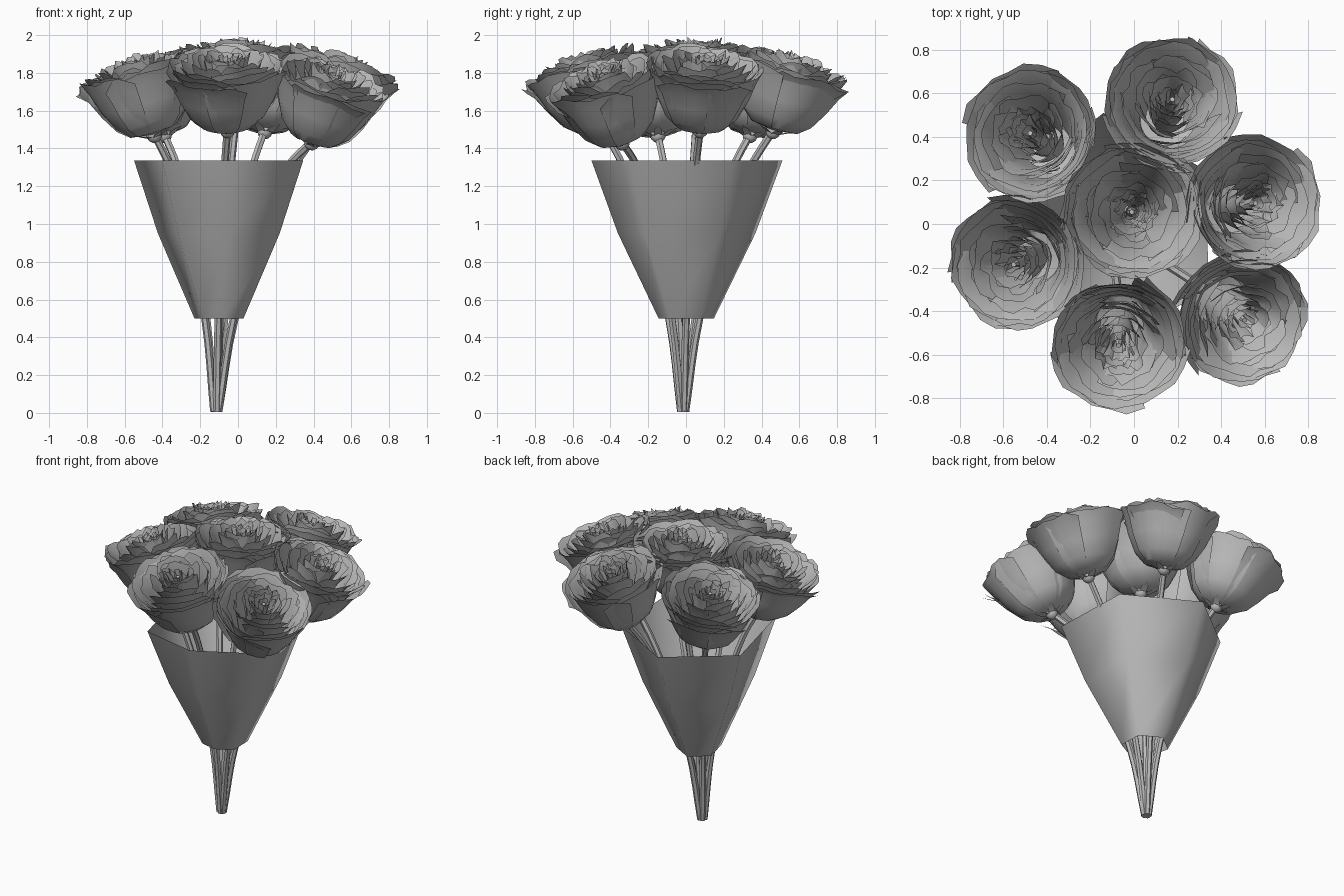
import bpy, bmesh, math, random
from mathutils import Vector, Matrix

random.seed(11)
cube = bpy.data.objects.get("Cube")
if cube:
    bpy.data.objects.remove(cube, do_unlink=True)

# One plain grey for the whole bouquet
grey = bpy.data.materials.new("plain_grey")
grey.use_nodes = True
tone = (0.5, 0.5, 0.5, 1)
grey.diffuse_color = tone
grey.node_tree.nodes["Principled BSDF"].inputs["Base Color"].default_value = tone


def add_object(name, data):
    obj = bpy.data.objects.new(name, data)
    bpy.context.collection.objects.link(obj)
    if not data.materials:
        data.materials.append(grey)
    return obj


def activate(obj):
    bpy.ops.object.select_all(action='DESELECT')
    obj.select_set(True)
    bpy.context.view_layer.objects.active = obj


def finish(obj, angle):
    activate(obj)
    bpy.ops.object.shade_smooth_by_angle(angle=math.radians(angle))


def skin(bm, rows, closed=False):
    """Join rows of points with quads."""
    rows = [[bm.verts.new(p) for p in row] for row in rows]
    for low, high in zip(rows, rows[1:]):
        n = len(low)
        for i in range(n if closed else n - 1):
            j = (i + 1) % n
            bm.faces.new((low[i], low[j], high[j], high[i]))


# Cup section shared by all petals: share of radius, share of height
CUP = [(0.12, 0), (0.45, 0.05), (0.66, 0.22), (0.83, 0.52), (0.94, 0.82), (1.03, 1)]


def petal(bm, angle, half_width, radius, height, jag, roll, start, steps=7):
    lean = random.uniform(-0.05, 0.05)
    curl = random.uniform(0, roll)
    tuck = random.uniform(0.02, 0.07)
    ragged = [random.uniform(-jag, jag) for _ in range(steps + 1)]
    rows = []
    for share, level in CUP[start:]:
        row = []
        for i in range(steps + 1):
            u = 2 * i / steps - 1
            a = angle + u * half_width
            # one edge tucks under its neighbour, the rim rolls outward
            r = radius * (share + (tuck * u + lean) * level) + curl * level ** 5
            r += ragged[i] * 0.7 * level ** 3
            z = height * level * (1 - 0.12 * u ** 4)
            z += (ragged[i] - curl * 0.4) * level ** 3
            row.append((r * math.cos(a), r * math.sin(a), z))
        rows.append(row)
    skin(bm, rows)


# Rose head, ring by ring: count, radius, height, raggedness, rim roll
RINGS = [(5, 0.285, 0.35, 0.016, 0.045), (5, 0.265, 0.365, 0.016, 0.05),
         (5, 0.23, 0.375, 0.018, 0.05), (5, 0.19, 0.385, 0.02, 0.04),
         (5, 0.15, 0.395, 0.022, 0.04), (5, 0.115, 0.4, 0.022, 0.03),
         (4, 0.08, 0.4, 0.022, 0.03), (4, 0.05, 0.4, 0.02, 0.02), (3, 0.025, 0.395, 0.01, 0.01)]
bm = bmesh.new()
for ring, (count, radius, height, jag, roll) in enumerate(RINGS):
    for k in range(count):
        spot = ring * 2.4 + (k + random.uniform(-0.2, 0.2)) * math.tau / count
        petal(bm, spot, random.uniform(0.6, 0.75) * math.tau / count,
              radius * random.uniform(0.95, 1.05), height * random.uniform(0.96, 1.04),
              jag, roll, 0 if ring < 2 else 2)
# closed bud in the heart
bmesh.ops.create_cone(bm, cap_ends=True, segments=6, radius1=0.03, radius2=0.012, depth=0.2,
                      matrix=Matrix.Translation((0, 0, 0.27)))
rose_mesh = bpy.data.meshes.new("rose_head")
bm.to_mesh(rose_mesh)
bm.free()

# Calyx: a small bulb with five short sepals
bm = bmesh.new()
bmesh.ops.create_uvsphere(bm, u_segments=8, v_segments=6, radius=0.042,
                          matrix=Matrix.Translation((0, 0, -0.01)))
up = Vector((0, 0, 1))
for k in range(5):
    a = k * math.tau / 5
    side = Vector((-math.sin(a), math.cos(a), 0)) * 0.022
    out = Vector((math.cos(a), math.sin(a), 0))
    skin(bm, [[out * 0.03 - up * 0.02 - side, out * 0.03 - up * 0.02 + side],
              [out * 0.07 - side, out * 0.07 + side],
              [out * 0.11 + up * 0.01 - side * 0.1, out * 0.11 + up * 0.01 + side * 0.1]])
calyx_mesh = bpy.data.meshes.new("calyx")
bm.to_mesh(calyx_mesh)
bm.free()

# Stem: a thin tube that stays inside the wrap and then bends to its rose
GATHER = Vector((-0.115, -0.015, 0))


def stem(name, top):
    curve = bpy.data.curves.new(name, 'CURVE')
    curve.dimensions = '3D'
    curve.bevel_depth = 0.02
    curve.bevel_resolution = 1
    curve.resolution_u = 4
    curve.use_fill_caps = True
    spread = Vector((top.x, top.y, 0)) - GATHER
    path = [GATHER + spread.normalized() * 0.014 + Vector((0, 0, 0.008))]
    for z, share in ((0.5, 0.18), (0.95, 0.44), (1.3, 0.74)):
        path.append(GATHER + spread * share + Vector((0, 0, z)))
    path.append(top)
    spline = curve.splines.new('BEZIER')
    spline.bezier_points.add(len(path) - 1)
    for point, place in zip(spline.bezier_points, path):
        point.co = place
        point.handle_left_type = point.handle_right_type = 'AUTO'
    activate(add_object(name, curve))
    bpy.ops.object.convert(target='MESH')
    finish(bpy.context.view_layer.objects.active, 50)


# Seven roses: rim centre x and y, base height, outward lean
HEADS = {"middle": (-0.01, 0.055, 1.565, 0), "back_right": (-0.475, 0.415, 1.48, 0.32),
         "back": (0.175, 0.57, 1.5, 0.32), "left": (0.555, 0.095, 1.505, 0.34),
         "front_left": (0.505, -0.44, 1.44, 0.45), "front": (-0.07, -0.555, 1.505, 0.34),
         "right": (-0.55, -0.185, 1.48, 0.32)}
for n, (place, (x, y, z, lean)) in enumerate(HEADS.items()):
    outward = Vector((x, y, 0))
    axis = (up + outward.normalized() * lean).normalized()
    base = outward - Vector((axis.x, axis.y, 0)) * 0.36
    base.z = z
    pose = (Matrix.Translation(base) @ up.rotation_difference(axis).to_matrix().to_4x4()
            @ Matrix.Rotation(n * 2.1, 4, 'Z'))
    for part, mesh, angle in (("rose_", rose_mesh, 35), ("calyx_", calyx_mesh, 50)):
        obj = add_object(part + place, mesh)
        obj.matrix_world = pose
        if mesh.users == 1:
            finish(obj, angle)
    stem("stem_" + place, base)

# Paper wrap: an open six-sided cone, slightly swollen at mid height
RIM = [(0.345, -0.3), (0.325, 0.25), (-0.14, 0.51), (-0.55, 0.19), (-0.4, -0.42), (-0.02, -0.5)]
centre = Vector((-0.1, 0))
bm = bmesh.new()
rows = []
for z, size in ((0.5, 0.29), (0.95, 0.72), (1.335, 1)):
    row = []
    for corner in RIM:
        p = centre + (Vector(corner) - centre) * size
        row.append((p.x, p.y, z))
    rows.append(row)
skin(bm, rows, closed=True)
wrap_mesh = bpy.data.meshes.new("paper_wrap")
bm.to_mesh(wrap_mesh)
bm.free()
finish(add_object("paper_wrap", wrap_mesh), 75)
